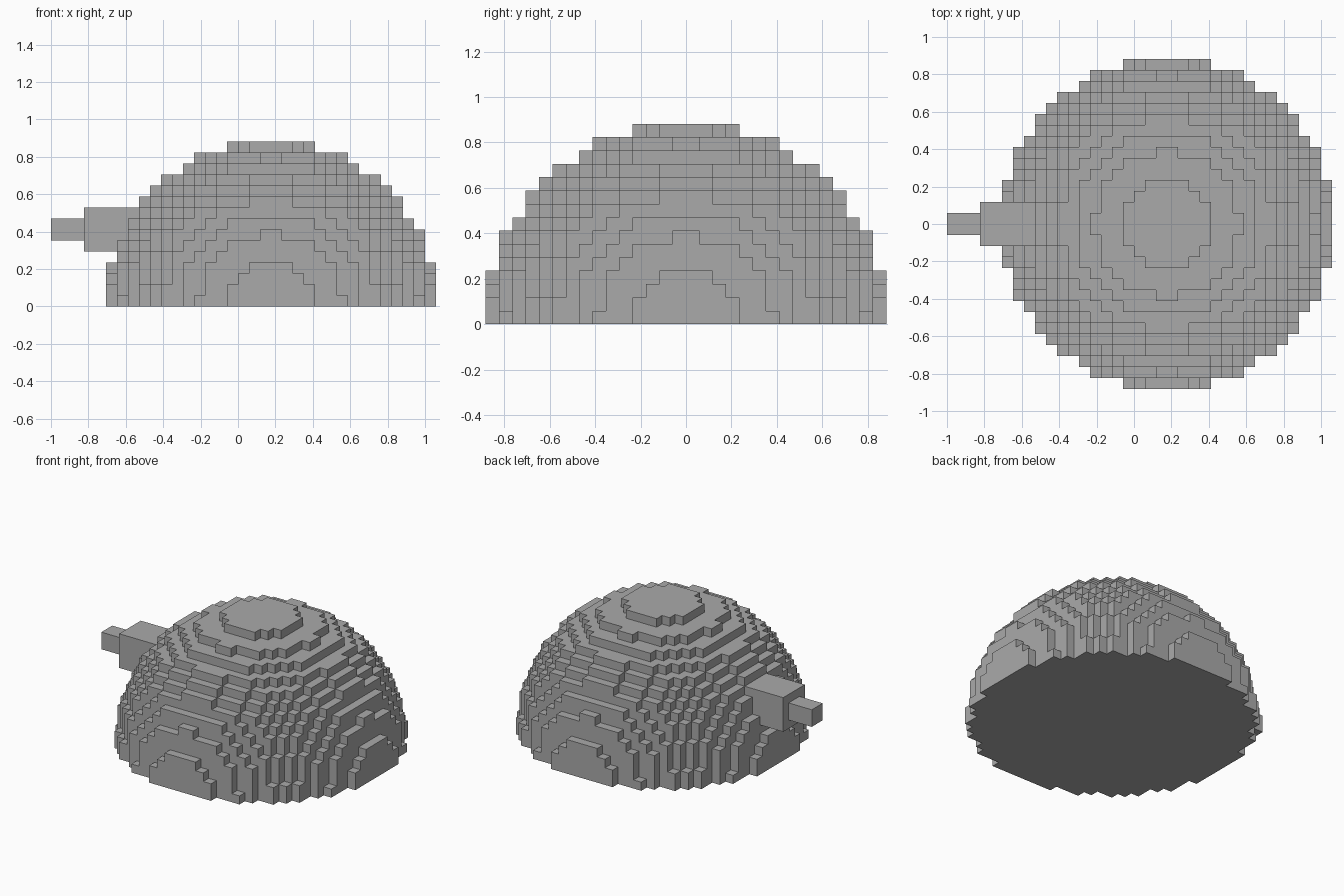
import bpy
import bmesh
from mathutils import Vector

cube = bpy.data.objects.get("Cube")
if cube:
    bpy.data.objects.remove(cube, do_unlink=True)

UNIT = 2 / 34      # edge of one block
RADIUS = 15        # dome radius in blocks
CENTER_X = 3       # dome centre in blocks

gray = bpy.data.materials.new("medium gray")
gray.use_nodes = True
color = (0.402, 0.402, 0.402, 1)
gray.diffuse_color = color
gray.node_tree.nodes["Principled BSDF"].inputs["Base Color"].default_value = color


def finish(name, bm):
    """Turn a mesh measured in blocks into a scaled, flat-shaded object."""
    bmesh.ops.scale(bm, vec=(UNIT, UNIT, UNIT), verts=bm.verts)
    mesh = bpy.data.meshes.new(name)
    bm.to_mesh(mesh)
    bm.free()
    mesh.materials.append(gray)
    obj = bpy.data.objects.new(name, mesh)
    bpy.context.collection.objects.link(obj)


def box(name, low, high):
    bm = bmesh.new()
    bmesh.ops.create_cube(bm, size=1)
    low, high = Vector(low), Vector(high)
    bmesh.ops.scale(bm, vec=high - low, verts=bm.verts)
    bmesh.ops.translate(bm, vec=(low + high) / 2, verts=bm.verts)
    finish(name, bm)


# Stepped dome: every block whose centre lies inside a half sphere
def inside(x, y, z):
    middle = Vector((x + 0.5, y + 0.5, z + 0.5))
    return z >= 0 and middle.length_squared <= RADIUS ** 2


bm = bmesh.new()
span = range(-RADIUS, RADIUS)
blocks = [Vector((x, y, z)) for x in span for y in span
          for z in range(RADIUS) if inside(x, y, z)]
axes = [Vector((1, 0, 0)), Vector((0, 1, 0)), Vector((0, 0, 1))]
half = Vector((0.5, 0.5, 0.5))
offset = Vector((CENTER_X, 0, 0))
corners = {}


def corner(point):
    key = tuple(round(c) for c in point)
    if key not in corners:
        corners[key] = bm.verts.new(key)
    return corners[key]


# Only the exposed sides of the blocks get a face
for block in blocks:
    for i in range(3):
        for sign in (-1, 1):
            normal = axes[i] * sign
            if inside(*(block + normal)):
                continue
            u = axes[(i + 1) % 3] / 2
            v = axes[(i + 2) % 3] * sign / 2
            mid = block + half + normal / 2 + offset
            bm.faces.new([corner(mid + p) for p in (-u - v, u - v, u + v, v - u)])
finish("stepped_dome", bm)

# Barrel and its thinner tip
box("barrel", (-14, -2, 5), (CENTER_X - 12, 2, 9))
box("barrel_tip", (-17, -1, 6), (-14, 1, 8))
